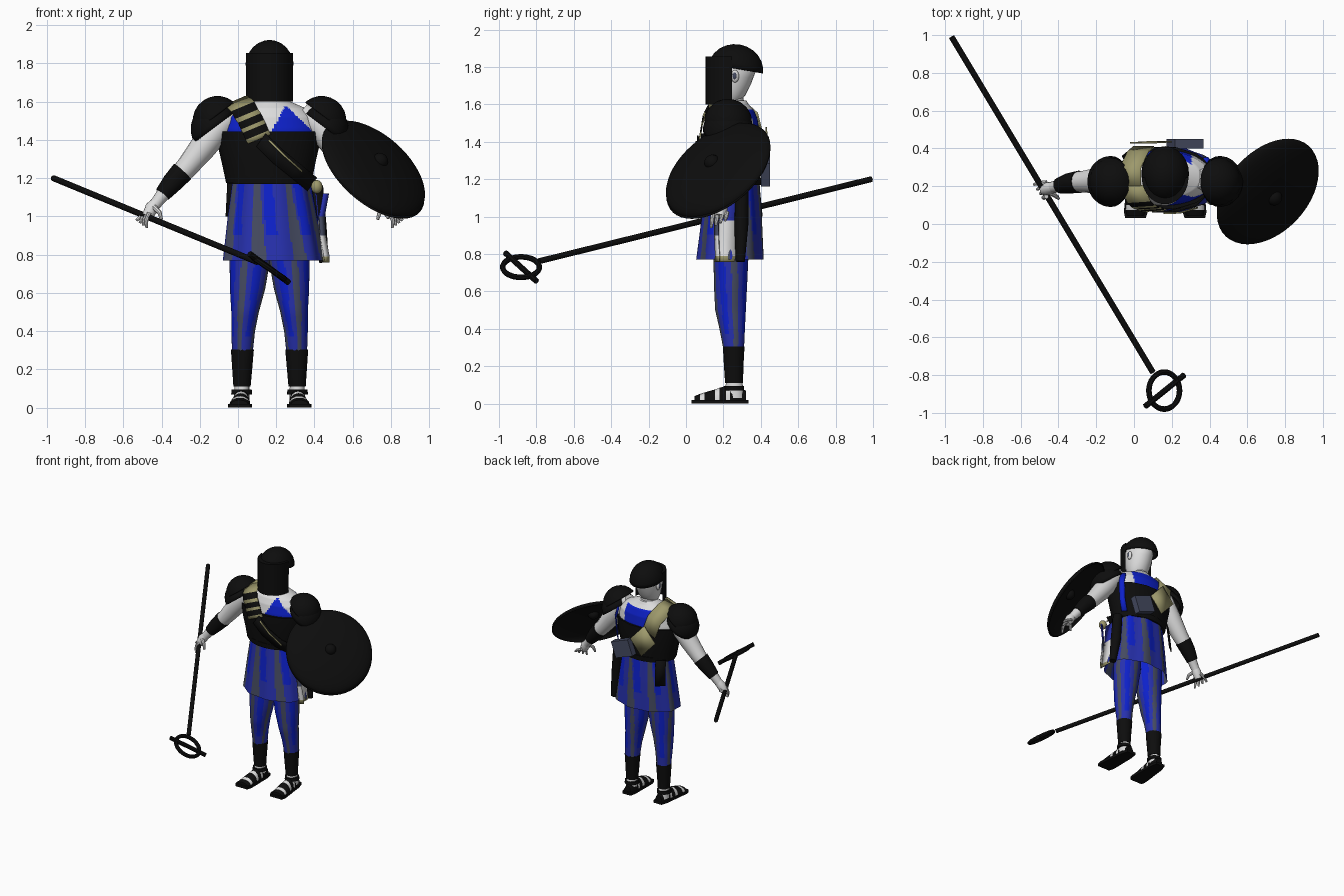
import bpy, bmesh, math
from mathutils import Vector, Matrix

cube = bpy.data.objects.get("Cube")
if cube:
    bpy.data.objects.remove(cube, do_unlink=True)

AX, AY = 0.165, 0.25          # centre line of the body
SIDES = (("right", -1), ("left", 1))


def material(name, *rgb):
    m = bpy.data.materials.new(name)
    m.use_nodes = True
    m.diffuse_color = (*rgb, 1)
    m.node_tree.nodes["Principled BSDF"].inputs["Base Color"].default_value = (*rgb, 1)
    return m


BLACK = material("black leather", .004, .004, .004)
SKIN = material("pale skin", .72, .72, .72)
BLUE = material("blue cloth", .02, .03, .42)
BRIGHT = material("bright blue cloth", .004, .015, .6)
SLATE = material("slate cloth", .06, .07, .12)
TAN = material("tan leather", .34, .32, .15)


def finish(name, bm, mats, rule=None, angle=40):
    bmesh.ops.recalc_face_normals(bm, faces=bm.faces)
    if rule:
        for f in bm.faces:
            f.material_index = rule(f.calc_center_median())
    me = bpy.data.meshes.new(name)
    bm.to_mesh(me)
    bm.free()
    ob = bpy.data.objects.new(name, me)
    bpy.context.collection.objects.link(ob)
    for m in mats:
        me.materials.append(m)
    bpy.ops.object.select_all(action='DESELECT')
    ob.select_set(True)
    bpy.context.view_layer.objects.active = ob
    bpy.ops.object.shade_smooth_by_angle(angle=math.radians(angle))
    return ob


def skin_rings(name, rings, mats, rule=None, cap=True):
    """Bridge a list of closed point rings."""
    bm = bmesh.new()
    rows = [[bm.verts.new(p) for p in r] for r in rings]
    n = len(rows[0])
    for a, b in zip(rows, rows[1:]):
        for i in range(n):
            bm.faces.new((a[i], a[(i + 1) % n], b[(i + 1) % n], b[i]))
    if cap:
        bm.faces.new(rows[0])
        bm.faces.new(rows[-1])
    return finish(name, bm, mats, rule)


def loft(name, secs, mats, n=24, pleat=0, waves=0, steps=1, **kw):
    """Stack of horizontal ellipses (x, y, z, rx, ry), with steps rows between each pair."""
    rows = [[p + (q - p) * t / steps for p, q in zip(a, b)]
            for a, b in zip(secs, secs[1:]) for t in range(steps)] + [secs[-1]]
    rings = []
    for x, y, z, rx, ry in rows:
        ring = []
        for i in range(n):
            a = math.tau * i / n
            k = 1 + pleat * math.cos(waves * a)
            ring.append((x + rx * k * math.cos(a), y + ry * k * math.sin(a), z))
        rings.append(ring)
    return skin_rings(name, rings, mats, **kw)


def tube(name, pts, radii, mats, n=12):
    pts = [Vector(p) for p in pts]
    rings = []
    for i, p in enumerate(pts):
        d = (pts[min(i + 1, len(pts) - 1)] - pts[max(i - 1, 0)]).normalized()
        u = d.cross(Vector((0.1, 1, 0.05))).normalized()
        v = d.cross(u)
        rings.append([p + radii[i] * (u * math.cos(math.tau * k / n) + v * math.sin(math.tau * k / n))
                      for k in range(n)])
    return skin_rings(name, rings, mats)


def ribbon(name, pts, width, mats, pattern=(0,)):
    """Thin strip; width is the offset to each edge, pattern colours the segments."""
    bm = bmesh.new()
    w = Vector(width)
    rows = [(bm.verts.new(Vector(p) - w), bm.verts.new(Vector(p) + w)) for p in pts]
    for i, (a, b) in enumerate(zip(rows, rows[1:])):
        bm.faces.new((a[0], a[1], b[1], b[0])).material_index = pattern[i % len(pattern)]
    ob = finish(name, bm, mats)
    ob.modifiers.new("thickness", 'SOLIDIFY').thickness = 0.008
    return ob


def ball(name, centre, radii, mat, rot=Matrix(), cut=None, segs=24):
    """Ellipsoid; cut keeps only the part above that unit height."""
    bm = bmesh.new()
    bmesh.ops.create_uvsphere(bm, u_segments=segs, v_segments=segs // 2, radius=1)
    if cut is not None:
        bmesh.ops.bisect_plane(bm, geom=bm.verts[:] + bm.edges[:] + bm.faces[:],
                               plane_co=(0, 0, cut), plane_no=(0, 0, 1), clear_inner=True)
    bm.transform(Matrix.Translation(centre) @ rot @ Matrix.Diagonal((*radii, 1)))
    return finish(name, bm, [mat])


def facing(normal):
    return Vector(normal).to_track_quat('Z', 'Y').to_matrix().to_4x4()


# --- legs, greaves and sandals
def leg_colour(c):
    a = math.atan2(c.y - .24, abs(c.x - AX) - .1 - .06 * (.95 - c.z))   # zero points outward
    k = math.sin(4 * a + 2.4 + 2 * c.z)
    return 1 if k > .6 and c.z > .38 else 2 if k < -.72 else 0


for side, s in SIDES:
    def X(d):
        return AX + s * d
    loft(side + "_leg", [(X(.1), .245, .95, .105, .1), (X(.103), .24, .77, .106, .093),
                         (X(.115), .238, .62, .092, .088), (X(.128), .238, .5, .072, .082),
                         (X(.138), .247, .4, .062, .068), (X(.142), .255, .29, .054, .055)],
         [BLUE, BRIGHT, SLATE], n=64, steps=4, rule=leg_colour)
    loft(side + "_greave", [(X(.142), .255, .305, .06, .058), (X(.143), .255, .2, .052, .052),
                            (X(.144), .257, .11, .045, .048)], [BLACK], n=16)
    loft(side + "_ankle", [(X(.144), .257, .125, .038, .042), (X(.146), .26, .03, .042, .055)], [SKIN], n=16)
    # foot runs forward, mostly covered by the sandal straps
    foot, sole = [], []
    for y, w, h in ((.322, .028, .05), (.27, .042, .08), (.235, .044, .085), (.215, .045, .078), (.18, .047, .067),
                    (.155, .05, .058), (.1, .053, .042), (.075, .054, .034), (.045, .045, .022)):
        cx = X(.142 + (.3 - y) * .06)
        foot.append([(cx + w * math.cos(math.tau * k / 16), y, .018 + max(0, h * math.sin(math.tau * k / 16)))
                     for k in range(16)])
        sole.append([(cx + a * (w + .009), y + (y - .19) * .1, z) for a, z in ((-1, 0), (1, 0), (1, .02), (-1, .02))])
    skin_rings(side + "_sandal_foot", foot, [BLACK, SKIN],
               rule=lambda c: int(.215 < c.y < .235 or .155 < c.y < .18 or .075 < c.y < .1))
    skin_rings(side + "_sole", sole, [BLACK])
    tube(side + "_ankle_strap", [(X(.146), .257, .07), (X(.146), .257, .095)], [.055, .053], [BLACK], n=16)

# --- skirt with soft pleats
def skirt_colour(c):
    a = math.atan2((c.y - AY) / .16, (c.x - AX) / .24)
    if math.sin(8 * a + 1.2 + 2.5 * c.z) > .6 + .9 * (c.z - .95):
        return 2
    return 1 if c.z > .9 and math.sin(8 * a - 1 + 2.5 * c.z) > .6 else 0


loft("skirt", [(.17, .25, 1.2, .2, .14), (.175, .245, 1.0, .232, .158), (.182, .235, .77, .265, .178)],
     [BLUE, BRIGHT, SLATE], n=144, pleat=.025, waves=9, steps=12, rule=skirt_colour, cap=False)

# --- torso
def chest_colour(c):
    if c.y > AY:
        return int(abs(c.x - AX) < .14 and c.y > .31 and c.z < 1.575)
    neckline = 1.575 - 1.9 * max(.245 - c.x, 0) - .95 * max(c.x - .255, 0)
    return int(c.x > .17 and c.z < neckline or -.07 < c.x < .03 and c.z < 1.55)


loft("upper_torso", [(AX, .245, 1.4, .25, .15), (AX, .245, 1.46, .25, .145), (AX, .248, 1.52, .235, .135),
                     (AX, .25, 1.565, .19, .115), (AX, .255, 1.6, .11, .08), (AX, .258, 1.62, .065, .065)],
     [SKIN, BRIGHT], n=128, steps=8, rule=chest_colour)
loft("chest_armour", [(.16, .245, 1.175, .22, .15), (.16, .245, 1.25, .235, .157),
                      (.16, .243, 1.36, .26, .167), (.16, .243, 1.445, .27, .165)], [BLACK], n=28, pleat=.012, waves=14)
loft("waist_belt", [(.165, .247, 1.17, .215, .155), (.165, .247, 1.21, .222, .16)], [BLACK])

# --- diagonal strap over the right shoulder, front and back
ribbon("front_strap", [(-.01, .2, 1.61), (.025, .115, 1.575), (.045, .093, 1.535), (.06, .085, 1.515),
                       (.075, .08, 1.48), (.085, .076, 1.462), (.1, .07, 1.425), (.112, .067, 1.405)],
       (.06, .004, .025), [TAN, BLACK], (0, 1, 0, 1, 0, 1, 0))
ribbon("front_strap_lower", [(.12, .068, 1.4), (.2, .07, 1.32), (.3, .1, 1.24), (.385, .18, 1.17)],
       (.025, 0, .035), [BLACK])
ribbon("front_strap_trim", [(.16, .06, 1.4), (.24, .063, 1.32), (.335, .09, 1.235)], (.003, 0, .004), [TAN])
ribbon("back_strap", [(-.02, .2, 1.605), (-.02, .3, 1.605), (.02, .385, 1.53), (.05, .412, 1.42)],
       (.055, 0, .025), [TAN])
ribbon("back_strap_flap", [(.03, .425, 1.42), (.15, .432, 1.29)], (.05, 0, .06), [TAN])
ribbon("back_side_strap", [(.385, .335, 1.52), (.405, .34, 1.44), (.395, .335, 1.3), (.375, .335, 1.2)],
       (.014, -.016, 0), [BRIGHT])
bm = bmesh.new()
bmesh.ops.create_cube(bm, size=1)
bm.transform(Matrix.Translation((.27, .425, 1.25)) @ Matrix.Rotation(.35, 4, 'Y') @ Matrix.Diagonal((.16, .05, .13, 1)))
finish("back_pouch", bm, [SLATE])

# --- items hanging at the hips
ribbon("hip_cloth", [(.41, .215, 1.13), (.425, .215, .98), (.448, .21, .79), (.455, .205, .76)],
       (0, .055, 0), [BLUE, SKIN, TAN], (0, 1, 2))
ribbon("hip_cloth_edge", [(.462, .17, 1.12), (.44, .16, 1.0), (.445, .16, .9), (.465, .165, .79), (.465, .165, .76)],
       (.014, .01, 0), [BLUE, SLATE, SKIN, TAN], (0, 1, 2, 3))
tube("scabbard", [(.41, .3, 1.16), (.425, .295, .95), (.45, .29, .76)], [.035, .038, .025], [BLACK])
ball("hip_purse", (.412, .13, 1.155), (.03, .03, .036), TAN, segs=16)
ribbon("right_hip_flap", [(-.025, .365, 1.2), (-.03, .375, 1.1), (-.035, .385, 1.0)], (.03, .025, 0), [BLACK])

# --- arms, bracers, hands and shoulder guards
for side, s in SIDES:
    def P(d, y, z):
        return Vector((AX + s * d, y, z))
    tube(side + "_arm", [P(.17, .24, 1.55), P(.25, .235, 1.49), P(.35, .23, 1.36), P(.43, .225, 1.26),
                         P(.5, .22, 1.185), P(.57, .2, 1.1), P(.6, .193, 1.06)],
         [.05, .078, .07, .058, .052, .034, .03], [SKIN], n=16)
    tube(side + "_bracer", [P(.455, .223, 1.235), P(.51, .216, 1.175), P(.56, .204, 1.115)],
         [.06, .054, .042], [BLACK], n=16)
    tube(side + "_palm", [P(.59, .195, 1.08), P(.615, .188, 1.045), P(.64, .18, 1.0)],
         [.026, .036, .028], [SKIN])
    for i in range(4):
        y = .14 + i * .025
        tube(f"{side}_finger_{i + 1}", [P(.628, y + .005, 1.02), P(.645 + .01 * i, y, .98 + .006 * i),
                                        P(.642 + .018 * i, y - .006, .94 + .013 * i)],
             [.012, .011, .007], [SKIN], n=8)
    tube(side + "_thumb", [P(.605, .165, 1.05), P(.575, .145, 1.02), P(.565, .135, .985)],
         [.014, .012, .008], [SKIN], n=8)
    tilt = facing((s * .6, 0, .8))
    for i, (d, z, cut) in enumerate(((.272, 1.5, .2), (.283, 1.457, .08))):
        guard = ball(f"{side}_shoulder_guard_{i + 1}", P(d, .225, z), (.137, .13, .13) if i else (.13, .13, .13),
                     BLACK, tilt, cut=cut)
        guard.modifiers.new("thickness", 'SOLIDIFY').thickness = .012

# --- head and helmet
tube("neck", [(AX, .25, 1.56), (AX, .245, 1.68)], [.062, .058], [SKIN], n=16)
loft("head", [(AX, .23, 1.61, .06, .055), (AX, .235, 1.65, .08, .083), (AX, .243, 1.71, .093, .105),
              (AX, .25, 1.78, .098, .124), (AX, .25, 1.86, .08, .1)], [SKIN], steps=2)
for side, s in SIDES:
    ball(side + "_ear", (AX + s * .097, .262, 1.75), (.014, .022, .034), SKIN, segs=12)
    ball(side + "_ear_hollow", (AX + s * .106, .26, 1.752), (.008, .012, .02), SLATE, segs=12)
dome = ball("helmet_dome", (AX, .265, 1.785), (.127, .148, .137), BLACK,
            Matrix.Rotation(math.radians(-10), 4, 'X'), cut=0.05)
dome.modifiers.new("thickness", 'SOLIDIFY').thickness = .01
arc = [(AX + .123 * math.cos(a), .245 + .14 * math.sin(a)) for a in
       [math.pi * (1 + i / 20) for i in range(21)]]
bm = bmesh.new()
low = [bm.verts.new((x, y, 1.6)) for x, y in arc]
top = [bm.verts.new((x, y, 1.855)) for x, y in arc]
for i in range(20):
    bm.faces.new((low[i], low[i + 1], top[i + 1], top[i]))
bm.faces.new(top)
finish("helmet_mask", bm, [BLACK])

# --- domed round shield
N = Vector((.564, -.517, .645)).normalized()
centre, turn = Vector((.712, .168, 1.255)), facing(N)
dish = ball("shield", centre - N * .01, (.325, .325, .075), BLACK, turn, cut=0, segs=48)
dish.modifiers.new("thickness", 'SOLIDIFY').thickness = .012
ball("shield_boss", centre + N * .055, (.042, .042, .04), BLACK, turn)

# --- staff with ring and crossbar
tube("staff", [(-.965, .99, 1.2), (.1, -.785, .762)], [.016, .016], [BLACK])
hub, plane = Vector((.16, -.882, .73)), facing((.56, 0, .83))
rings = []
for i in range(32):
    a = math.tau * i / 32
    rings.append([hub + plane @ Vector(((.098 + .015 * math.cos(b)) * math.cos(a),
                                        (.098 + .015 * math.cos(b)) * math.sin(a), .015 * math.sin(b)))
                  for b in [math.tau * k / 8 for k in range(8)]])
skin_rings("staff_ring", rings + rings[:1], [BLACK], cap=False)
tube("staff_crossbar", [(.06, -.965, .805), (.265, -.8, .655)], [.016, .016], [BLACK], n=8)
